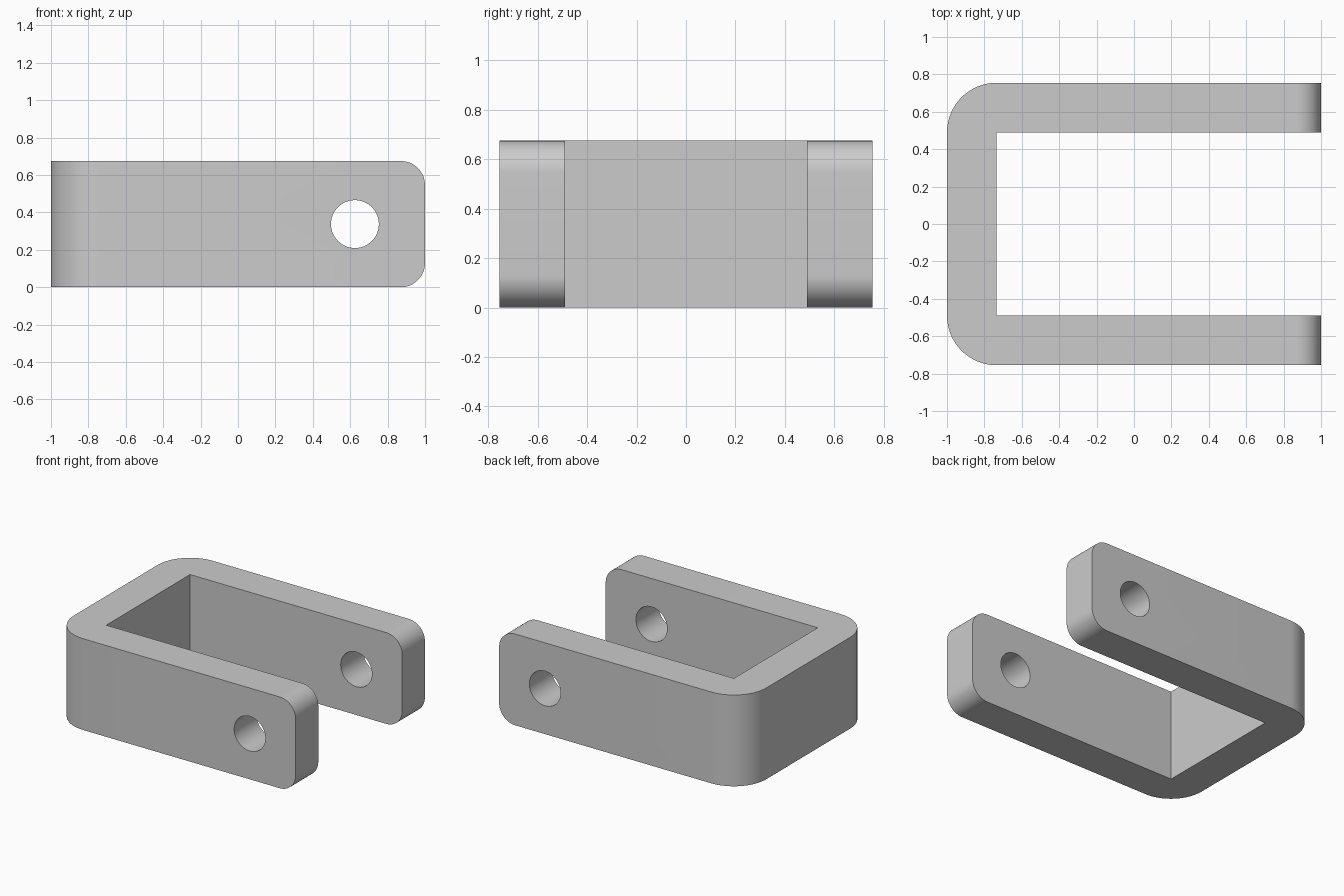
import bpy, bmesh, math

default = bpy.data.objects.get("Cube")
if default:
    bpy.data.objects.remove(default, do_unlink=True)

HEIGHT = 0.675
HALF_W = 0.755      # outer half width
INNER_W = 0.49      # half width of the opening
INNER_X = -0.735    # inside face of the bridge
END_RADIUS = 0.13
HOLE_X, HOLE_RADIUS = 0.625, 0.128

# Plain grey metal
metal = bpy.data.materials.new("grey_metal")
metal.use_nodes = True
grey = (0.6, 0.6, 0.6, 1)
metal.diffuse_color = grey
metal.node_tree.nodes["Principled BSDF"].inputs["Base Color"].default_value = grey

# U-shaped outline, raised to full height
bm = bmesh.new()
outline = [(-1, -HALF_W), (1, -HALF_W), (1, -INNER_W), (INNER_X, -INNER_W),
           (INNER_X, INNER_W), (1, INNER_W), (1, HALF_W), (-1, HALF_W)]
base = bm.faces.new([bm.verts.new((x, y, 0)) for x, y in outline])
raised = bmesh.ops.extrude_face_region(bm, geom=[base])["geom"]
bmesh.ops.translate(bm, vec=(0, 0, HEIGHT),
                    verts=[v for v in raised if isinstance(v, bmesh.types.BMVert)])
bmesh.ops.recalc_face_normals(bm, faces=bm.faces)


def round_edges(radius, rule):
    edges = [e for e in bm.edges if rule(*(v.co for v in e.verts))]
    bmesh.ops.bevel(bm, geom=edges, offset=radius, segments=16,
                    profile=0.5, affect='EDGES')


# Rounded back corners, then rounded arm ends
round_edges(HALF_W - INNER_W,
            lambda a, b: a.x < -0.99 and b.x < -0.99 and abs(a.z - b.z) > 0.1)
round_edges(END_RADIUS,
            lambda a, b: a.x > 0.99 and b.x > 0.99 and abs(a.z - b.z) < 0.01)

mesh = bpy.data.meshes.new("clevis_bracket")
bm.to_mesh(mesh)
bm.free()
mesh.materials.append(metal)
bracket = bpy.data.objects.new("clevis_bracket", mesh)
bpy.context.collection.objects.link(bracket)

# Pin hole through both arms
bpy.ops.mesh.primitive_cylinder_add(vertices=64, radius=HOLE_RADIUS, depth=2,
                                    location=(HOLE_X, 0, HEIGHT / 2),
                                    rotation=(math.pi / 2, 0, 0))
cutter = bpy.context.object
cutter.name = "pin_hole_cutter"
cutter.hide_render = True
cutter.data.materials.append(metal)

bpy.ops.object.select_all(action='DESELECT')
bracket.select_set(True)
bpy.context.view_layer.objects.active = bracket
cut = bracket.modifiers.new("pin_hole", 'BOOLEAN')
cut.operation = 'DIFFERENCE'
cut.solver = 'EXACT'
cut.object = cutter
bpy.ops.object.modifier_apply(modifier=cut.name)
bpy.data.objects.remove(cutter, do_unlink=True)

bpy.ops.object.shade_smooth_by_angle(angle=math.radians(30))
